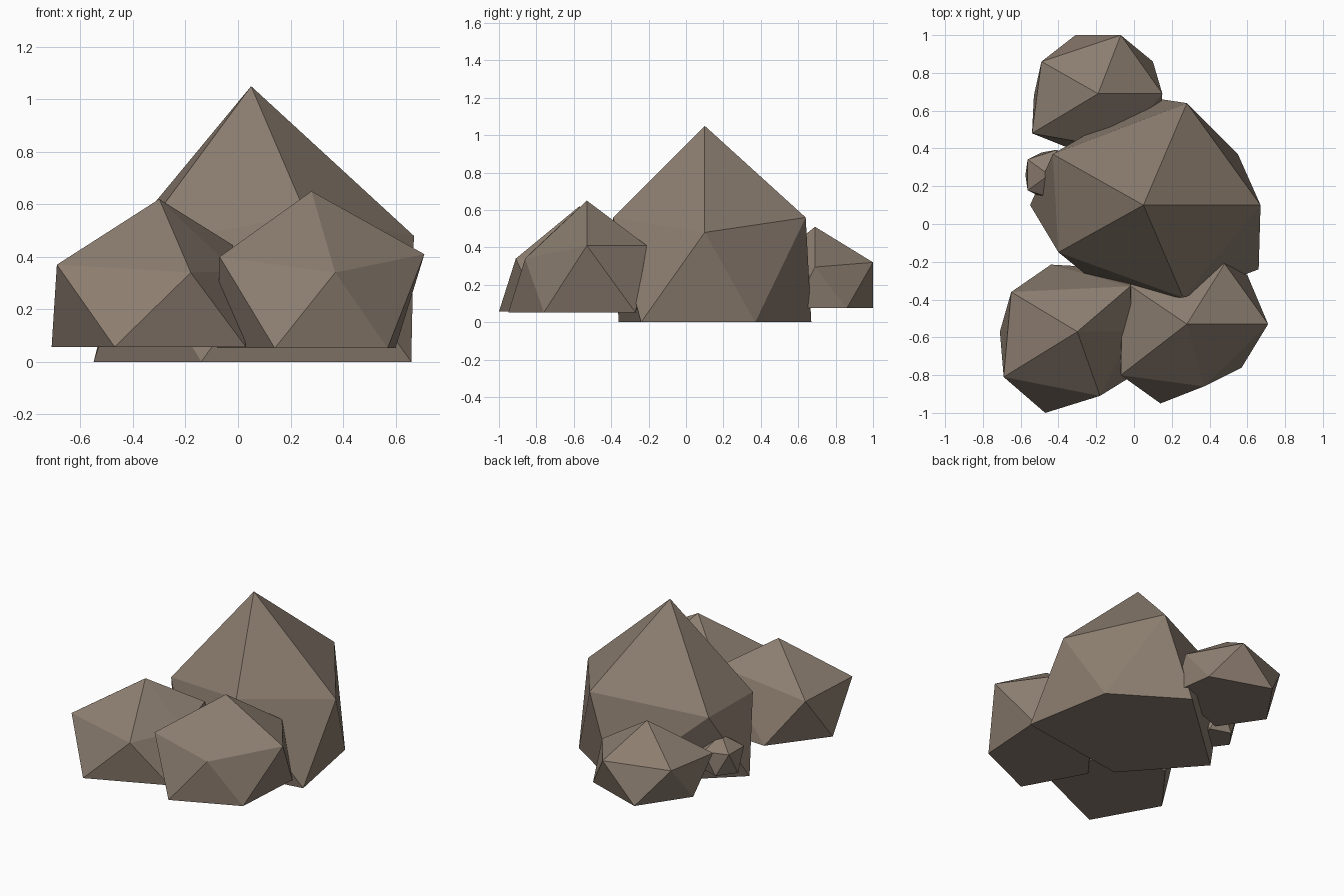
import bpy
import bmesh
from math import cos, sin, radians

default_cube = bpy.data.objects.get("Cube")
if default_cube:
    bpy.data.objects.remove(default_cube, do_unlink=True)

# One stone colour for every rock
stone = bpy.data.materials.new("warm_grey_stone")
stone_colour = (0.26, 0.205, 0.16, 1.0)
stone.diffuse_color = stone_colour
stone.use_nodes = True
stone_shader = stone.node_tree.nodes["Principled BSDF"]
stone_shader.inputs["Base Color"].default_value = stone_colour
stone_shader.inputs["Roughness"].default_value = 0.9


def build_rock(name, peak, shoulders, base, base_height):
    """Faceted boulder: a peak, five shoulder corners and a flat five-sided base.

    Corners run anticlockwise; each base corner sits between
    its own shoulder and the following one.
    """
    bm = bmesh.new()
    top = bm.verts.new(peak)
    upper = [bm.verts.new(corner) for corner in shoulders]
    lower = [bm.verts.new((x, y, base_height)) for x, y in base]
    count = len(upper)
    for i in range(count):
        following = (i + 1) % count
        bm.faces.new((top, upper[i], upper[following]))
        bm.faces.new((upper[i], lower[i], upper[following]))
        bm.faces.new((lower[i], lower[following], upper[following]))
    bm.faces.new(list(reversed(lower)))
    bmesh.ops.recalc_face_normals(bm, faces=bm.faces[:])
    mesh = bpy.data.meshes.new(name)
    bm.to_mesh(mesh)
    bm.free()
    mesh.materials.append(stone)
    rock = bpy.data.objects.new(name, mesh)
    bpy.context.collection.objects.link(rock)
    return rock


def ring(centre, radius, start):
    """Five evenly spaced corners around a centre."""
    angles = [radians(start + 72 * i) for i in range(5)]
    return [(centre[0] + radius * cos(a), centre[1] + radius * sin(a)) for a in angles]


# Tall central boulder
build_rock(
    "main_boulder",
    peak=(0.05, 0.10, 1.05),
    shoulders=[(0.67, 0.10, 0.48), (0.28, 0.64, 0.56), (-0.43, 0.37, 0.47),
               (-0.40, -0.15, 0.44), (0.26, -0.39, 0.56)],
    base=[(0.55, 0.37), (0.08, 0.67), (-0.55, 0.10), (-0.14, -0.36), (0.66, -0.24)],
    base_height=0.0,
)

# Front boulder on the -x side
build_rock(
    "front_right_boulder",
    peak=(-0.30, -0.57, 0.62),
    shoulders=[(-0.01, -0.57, 0.345), (-0.02, -0.33, 0.445), (-0.65, -0.36, 0.36),
               (-0.69, -0.81, 0.37), (-0.18, -0.91, 0.34)],
    base=[(0.0, -0.24), (-0.44, -0.215), (-0.71, -0.57), (-0.47, -1.0), (0.03, -0.78)],
    base_height=0.057,
)

# Front boulder on the +x side
build_rock(
    "front_left_boulder",
    peak=(0.28, -0.53, 0.65),
    shoulders=[(0.71, -0.53, 0.41), (0.48, -0.21, 0.41), (-0.06, -0.30, 0.36),
               (-0.07, -0.80, 0.40), (0.37, -0.86, 0.34)],
    base=[(0.60, -0.27), (0.15, -0.25), (-0.08, -0.55), (0.14, -0.95), (0.57, -0.76)],
    base_height=0.052,
)

# Low boulder at the back
build_rock(
    "back_boulder",
    peak=(-0.19, 0.69, 0.51),
    shoulders=[(0.15, 0.69, 0.295), (-0.07, 1.0, 0.32), (-0.49, 0.86, 0.31),
               (-0.54, 0.48, 0.30), (-0.09, 0.40, 0.28)],
    base=[(0.10, 0.86), (-0.31, 1.0), (-0.53, 0.68), (-0.34, 0.40), (0.14, 0.58)],
    base_height=0.075,
)

# Small stone tucked against the main boulder
pebble_centre = (-0.45, 0.26)
build_rock(
    "small_side_stone",
    peak=(*pebble_centre, 0.32),
    shoulders=[(x, y, 0.24) for x, y in ring(pebble_centre, 0.14, 0)],
    base=ring(pebble_centre, 0.125, 36),
    base_height=0.09,
)
